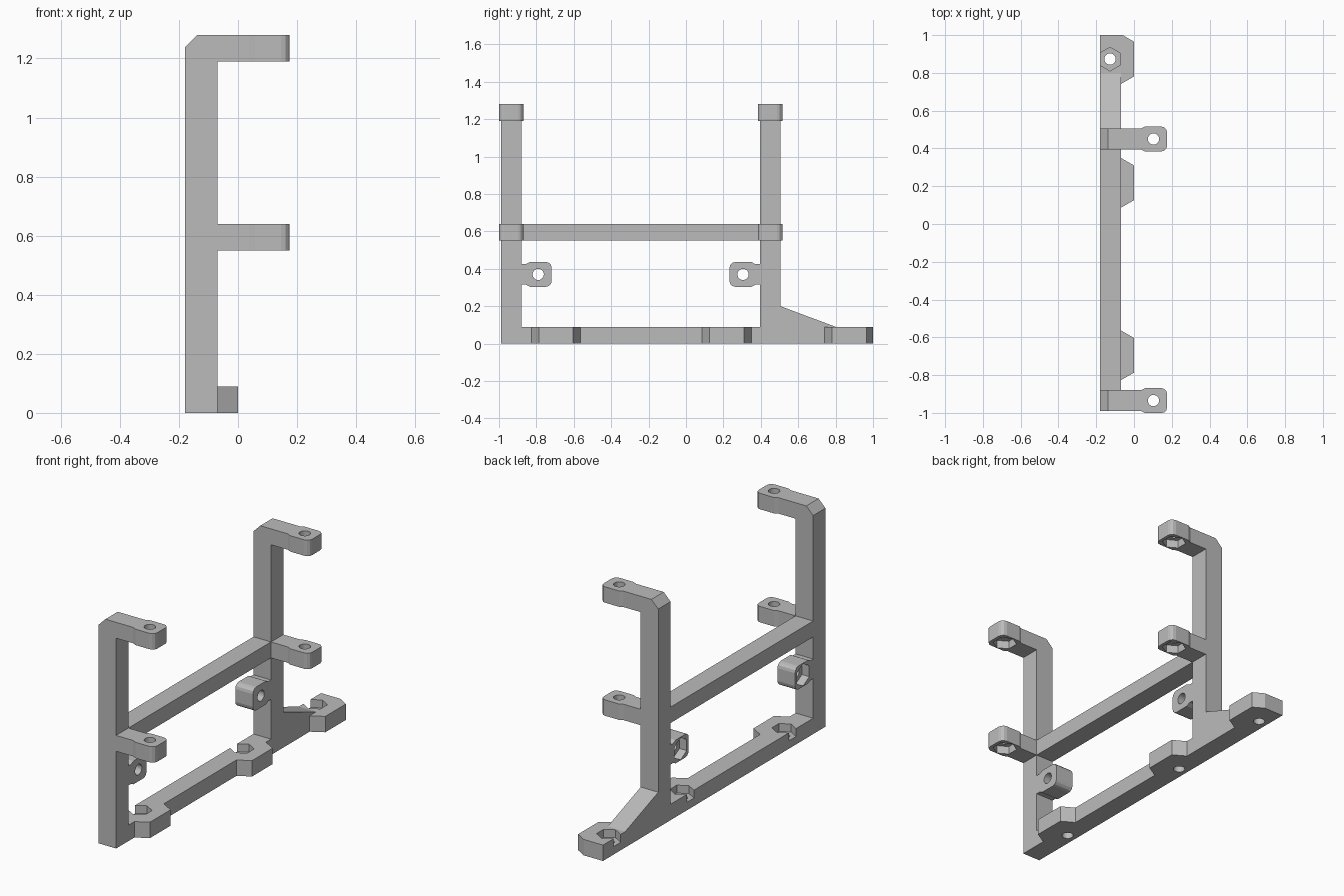
import bpy, bmesh
from math import sin, cos, pi
from mathutils import Vector

cube = bpy.data.objects.get("Cube")
if cube:
    bpy.data.objects.remove(cube, do_unlink=True)

grey = bpy.data.materials.new("plain grey")
grey.use_nodes = True
tone = (0.5, 0.5, 0.5, 1)
grey.diffuse_color = tone
grey.node_tree.nodes["Principled BSDF"].inputs["Base Color"].default_value = tone

X, Y, Z = Vector((1, 0, 0)), Vector((0, 1, 0)), Vector((0, 0, 1))
BACK, INNER = -0.18, -0.07      # the two faces of the upright plane
BAR = 0.09                      # thickness of rails and arms
HALF = 0.055                    # half width of posts and arms
POSTS = {"front": -0.935, "rear": 0.45}


def prism(name, pts, lo, hi, origin=Vector(), u=X, v=Y, w=Z):
    """Extrude a (u, v) outline along w from lo to hi."""
    bm = bmesh.new()
    ends = [[bm.verts.new(origin + u * a + v * b + w * c) for a, b in pts]
            for c in (lo, hi)]
    bm.faces.new(ends[0][::-1])
    bm.faces.new(ends[1])
    n = len(pts)
    for i in range(n):
        j = (i + 1) % n
        bm.faces.new((ends[0][i], ends[0][j], ends[1][j], ends[1][i]))
    bmesh.ops.recalc_face_normals(bm, faces=bm.faces)
    mesh = bpy.data.meshes.new(name)
    bm.to_mesh(mesh)
    bm.free()
    mesh.materials.append(grey)
    ob = bpy.data.objects.new(name, mesh)
    bpy.context.collection.objects.link(ob)
    return ob


def ring(radius, sides):
    return [(radius * sin(2 * pi * i / sides), radius * cos(2 * pi * i / sides))
            for i in range(sides)]


def cut(ob, cutter):
    mod = ob.modifiers.new("cut", 'BOOLEAN')
    mod.operation, mod.solver, mod.object = 'DIFFERENCE', 'EXACT', cutter
    cutter.hide_render = True
    with bpy.context.temp_override(object=ob, active_object=ob):
        bpy.ops.object.modifier_apply(modifier=mod.name)
    bpy.data.objects.remove(cutter, do_unlink=True)


def nut_hole(ob, origin, u, v, w, depth=0.045):
    """Hexagonal nut pocket followed by a round bolt hole along w."""
    cut(ob, prism("hex_cutter", ring(0.0625, 6), -0.03, depth, origin, u, v, w))
    cut(ob, prism("bolt_cutter", ring(0.03, 24), -0.04, 0.2, origin, u, v, w))


def tab(name, origin, u, v, w, reach, thick):
    """Arm with a widened, round-cornered end around a bolt hole."""
    wide, end, r = 0.066, 0.072, 0.03
    side = [(-reach, HALF), (-0.066, HALF), (-0.045, wide)]
    side += [(end - r + r * sin(a * pi / 6), wide - r + r * cos(a * pi / 6))
             for a in range(4)]
    outline = side + [(a, -b) for a, b in reversed(side)]
    ob = prism(name, outline, 0, thick, origin, u, v, w)
    nut_hole(ob, origin, u, v, w)


# Base rail with the sloping brace behind the rear post
rear_face = POSTS["rear"] + HALF
rail = prism("base_rail",
             [(POSTS["front"] - HALF, 0), (1, 0), (1, BAR), (0.8, BAR),
              (rear_face, 0.2), (rear_face, BAR), (POSTS["front"] - HALF, BAR)],
             BACK, INNER, u=Y, v=Z, w=X)

# Feet: nut pockets in the rail, tapered pads on its inner side
for label, y in (("front", -0.695), ("middle", 0.218), ("rear", 0.873)):
    nut_hole(rail, Vector((-0.127, y, BAR)), X, -Y, -Z)
    edge = [(INNER, y - 0.132), (0, y - 0.092), (0, y + 0.092), (INNER, y + 0.132)]
    if label == "rear":
        edge[2:] = [(0, 0.965), (-0.06, 1), (INNER, 1)]
    prism(label + "_foot_pad", edge, 0, BAR)

# Posts with bevelled top corner, arms and side lugs
for label, y in POSTS.items():
    prism(label + "_post",
          [(BACK, BAR), (INNER, BAR), (INNER, 1.28), (-0.137, 1.28), (BACK, 1.237)],
          y - HALF, y + HALF, u=X, v=Z, w=Y)
    for level, z in (("middle", 0.55), ("upper", 1.19)):
        tab(f"{label}_{level}_arm", Vector((0.103, y, z)), X, Y, Z, 0.173, BAR)
    d = 1 if label == "front" else -1
    tab(label + "_side_lug", Vector((BACK, y + d * 0.145, 0.37)),
        Y * d, Z * d, X, 0.09, INNER - BACK)

# Cross rail between the posts
prism("cross_rail", [(BACK, 0.55), (INNER, 0.55), (INNER, 0.64), (BACK, 0.64)],
      POSTS["front"] + HALF, POSTS["rear"] - HALF, u=X, v=Z, w=Y)
